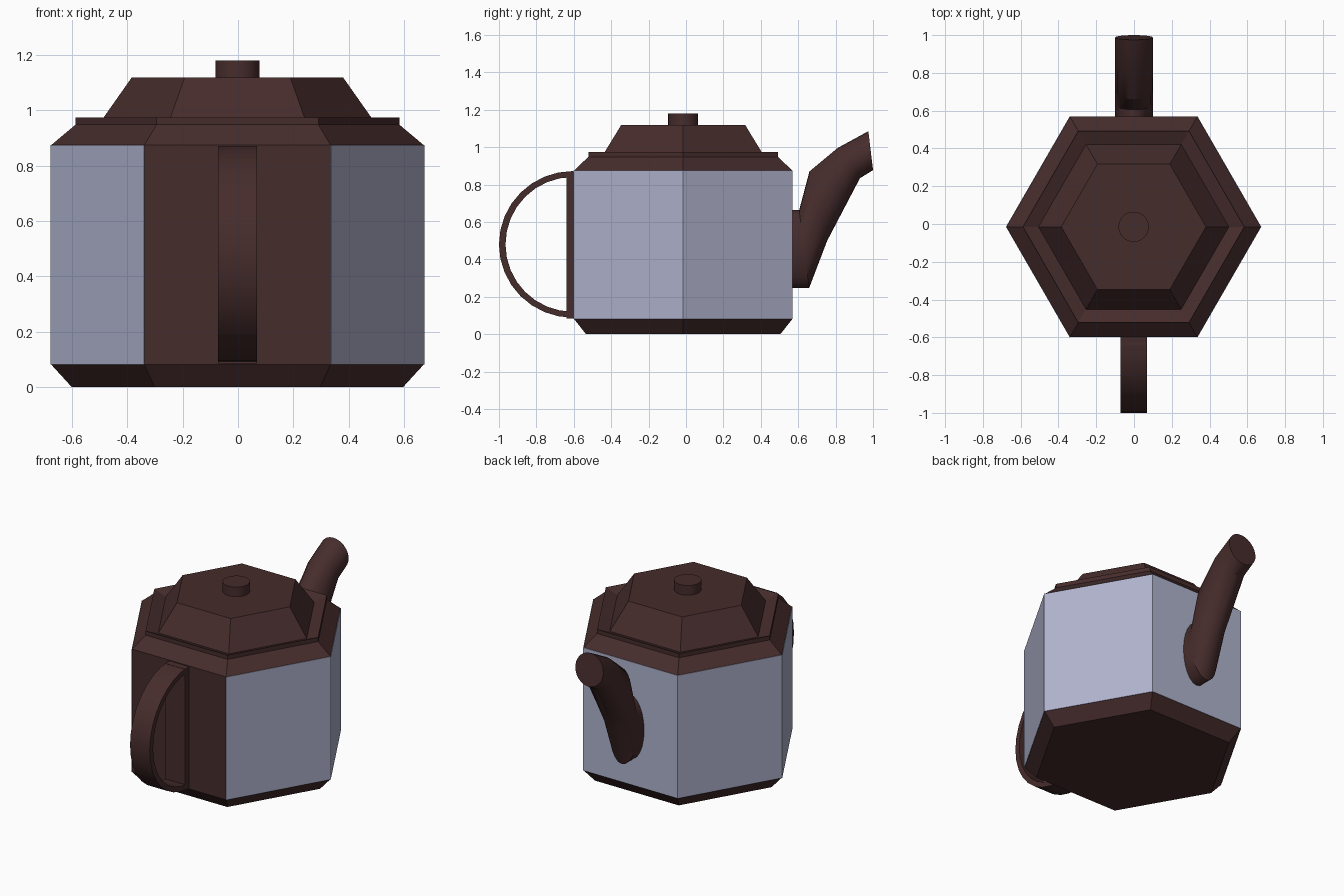
import bpy, bmesh, math
from mathutils import Vector

if "Cube" in bpy.data.objects:
    bpy.data.objects.remove(bpy.data.objects["Cube"])

CX, CY = -0.002, -0.015


def material(name, rgb):
    m = bpy.data.materials.new(name)
    m.diffuse_color = (*rgb, 1)
    m.use_nodes = True
    m.node_tree.nodes["Principled BSDF"].inputs["Base Color"].default_value = m.diffuse_color
    return m


brown = material("dark brown", (0.062, 0.025, 0.025))
grey = material("blue grey", (0.43, 0.45, 0.61))


def loft(name, rings, mat=brown, smooth=False):
    """Skin a list of equal-length point rings and cap the ends."""
    bm = bmesh.new()
    vs = [[bm.verts.new(p) for p in ring] for ring in rings]
    n = len(vs[0])
    for a, b in zip(vs, vs[1:]):
        for i in range(n):
            j = (i + 1) % n
            bm.faces.new((a[i], a[j], b[j], b[i]))
    bm.faces.new(vs[0][::-1])
    bm.faces.new(vs[-1])
    bmesh.ops.recalc_face_normals(bm, faces=bm.faces)
    me = bpy.data.meshes.new(name)
    bm.to_mesh(me)
    bm.free()
    ob = bpy.data.objects.new(name, me)
    bpy.context.collection.objects.link(ob)
    me.materials.append(mat)
    if smooth:
        bpy.ops.object.select_all(action='DESELECT')
        bpy.context.view_layer.objects.active = ob
        ob.select_set(True)
        bpy.ops.object.shade_smooth_by_angle(angle=math.radians(30))
    return ob


def polygon(r, z, n=6):
    return [(CX + r * math.cos(2 * math.pi * i / n),
             CY + r * math.sin(2 * math.pi * i / n), z) for i in range(n)]


# hexagonal body with chamfered ends, raised rim and tapered lid
loft("pot_body_and_lid", [polygon(r, z) for r, z in (
    (0.60, 0), (0.673, 0.08), (0.673, 0.875), (0.586, 0.948), (0.586, 0.975),
    (0.504, 0.946), (0.383, 1.118))])

# thin grey panels on every wall except the front one behind the handle (side 4)
for i in (0, 1, 2, 3, 5):
    j = (i + 1) % 6
    rings = []
    for z in (0.08, 0.875):
        inner, outer = polygon(0.672, z), polygon(0.676, z)
        rings.append([inner[i], outer[i], outer[j], inner[j]])
    loft("wall_panel", rings, grey)

# lid knob
loft("lid_knob", [polygon(0.08, 1.11, 28), polygon(0.08, 1.18, 28)], smooth=True)

# D-shaped handle: mounting plate and half-ring strap
W, HY, HZ = 0.07, -0.605, 0.48
loft("handle_plate", [[(CX + s * W, y, z) for y, z in (
    (-0.64, 0.085), (-0.59, 0.085), (-0.59, 0.87), (-0.64, 0.87))] for s in (-1, 1)])
strap = []
for i in range(17):
    a = math.pi / 2 + math.pi * i / 16
    c, s = math.cos(a), math.sin(a)
    outer = (HY + 0.395 * c, HZ + 0.392 * s)
    inner = (HY + 0.36 * c, HZ + 0.36 * s)
    strap.append([(CX - W, *outer), (CX + W, *outer), (CX + W, *inner), (CX - W, *inner)])
loft("handle_strap", strap, smooth=True)

# bent spout: oval sections given by their upper and lower (y, z) points
sections = [((0.55, 0.663), (0.55, 0.246)), ((0.605, 0.663), (0.658, 0.246)),
            ((0.66, 0.87), (0.755, 0.50)), ((0.81, 0.995), (0.93, 0.834)),
            ((0.975, 1.085), (1.0, 0.877))]
rings = []
for top, low in sections:
    t, b = Vector((0, *top)), Vector((0, *low))
    mid, half = (t + b) / 2, (t - b) / 2
    rings.append([mid + half * math.cos(k * math.pi / 12)
                  + Vector((0.1 * math.sin(k * math.pi / 12), 0, 0)) for k in range(24)])
loft("spout", rings, smooth=True)
